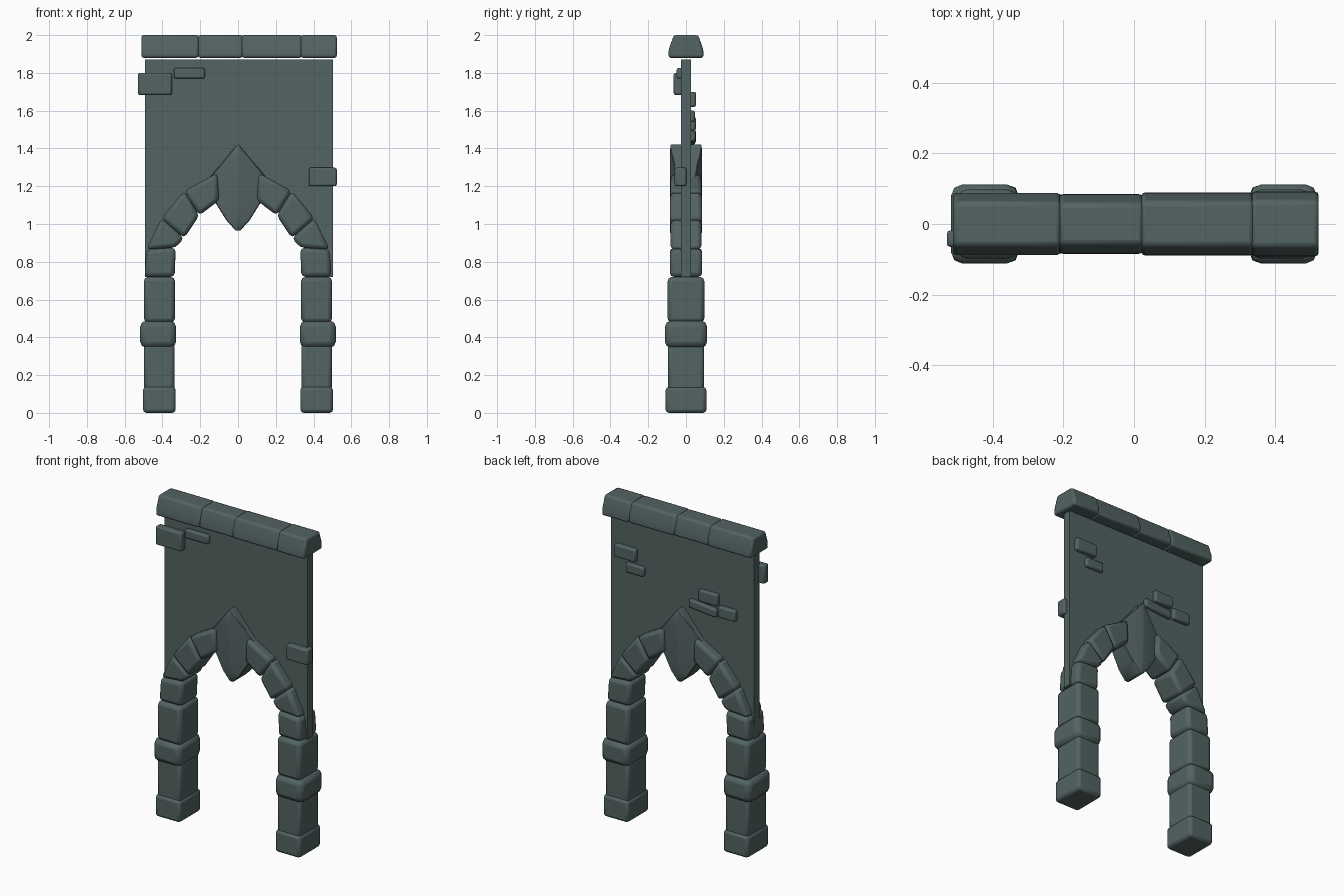
import bpy, bmesh, math

if "Cube" in bpy.data.objects:
    bpy.data.objects.remove(bpy.data.objects["Cube"])

stone_mat = bpy.data.materials.new("dark slate stone")
stone_mat.diffuse_color = (0.085, 0.125, 0.122, 1)
stone_mat.use_nodes = True
stone_mat.node_tree.nodes["Principled BSDF"].inputs["Base Color"].default_value = stone_mat.diffuse_color


def finish(name, bm, bevel=0.0, segments=2):
    bmesh.ops.recalc_face_normals(bm, faces=bm.faces)
    me = bpy.data.meshes.new(name)
    bm.to_mesh(me)
    bm.free()
    me.materials.append(stone_mat)
    ob = bpy.data.objects.new(name, me)
    bpy.context.collection.objects.link(ob)
    if bevel:
        m = ob.modifiers.new("worn_edges", 'BEVEL')
        m.width, m.segments = bevel, segments
        m.limit_method = 'ANGLE'
        m.angle_limit = math.radians(25)
        bpy.ops.object.select_all(action='DESELECT')
        ob.select_set(True)
        bpy.context.view_layer.objects.active = ob
        bpy.ops.object.shade_smooth_by_angle(angle=math.radians(50))
    return ob


def slab(name, outline, y0, y1, bevel=0.0):
    """Extrude an x-z outline from y0 to y1."""
    bm = bmesh.new()
    face = bm.faces.new([bm.verts.new((x, y0, z)) for x, z in outline])
    new = bmesh.ops.extrude_face_region(bm, geom=[face])["geom"]
    bmesh.ops.translate(bm, vec=(0, y1 - y0, 0),
                        verts=[v for v in new if isinstance(v, bmesh.types.BMVert)])
    return finish(name, bm, bevel)


def rect(x0, x1, z0, z1, tilt=0.0):
    return [(x0, z0), (x1, z0 + tilt), (x1, z1 + tilt), (x0, z1)]


# Joints of the arch: outer and inner point (right half)
joints = [((.495, .72), (.335, .72)), ((.485, .865), (.33, .875)),
          ((.405, 1.03), (.285, .925)), ((.285, 1.175), (.205, 1.045)),
          ((.11, 1.27), (.10, 1.125))]

# Thin wall panel, cut along the middle of the arch ring
mid = [((a[0] + b[0]) / 2, (a[1] + b[1]) / 2) for a, b in joints]
outline = [(-.492, 1.87), (-.492, .72)] + [(-x, z) for x, z in mid] + [(0, 1.22)]
outline += mid[::-1] + [(.502, .72), (.502, 1.87)]
slab("wall_panel", outline, -.026, .026)

for side, s in (("left", -1), ("right", 1)):
    # Pillar blocks: inner x, outer x, bottom, top, half depth, bevel
    pillar = [("base", .33, .503, 0, .138, .108, .018),
              ("shaft", .336, .497, .12, .365, .096, .018),
              ("band", .328, .518, .345, .488, .112, .032),
              ("upper_block", .334, .498, .478, .72, .097, .022)]
    for n, xi, xo, z0, z1, d, bev in pillar:
        slab(f"{side}_pillar_{n}", [(s * x, z) for x, z in rect(xi, xo, z0, z1)],
             -d, d, bev)
    # Arch stones between neighbouring joints
    for i in range(4):
        (o0, i0), (o1, i1) = joints[i], joints[i + 1]
        d = .086 - .003 * (i % 2)
        slab(f"{side}_arch_stone_{i + 1}",
             [(s * x, z) for x, z in (i0, o0, o1, i1)], -d, d, .022)

# Diamond keystone with a raised central ridge on both faces
rows = [(.965, .012, .07), (1.02, .062, .08), (1.11, .118, .084), (1.24, .155, .086),
        (1.33, .08, .086), (1.42, .006, .084)]
bm = bmesh.new()
rings = []
for z, w, d in rows:
    e = d - .038 * w / .155
    rings.append([bm.verts.new((x, y, z)) for x, y in
                  ((-w, -e), (0, -d), (w, -e), (w, e), (0, d), (-w, e))])
for a, b in zip(rings, rings[1:]):
    for k in range(6):
        bm.faces.new((a[k], a[(k + 1) % 6], b[(k + 1) % 6], b[k]))
bm.faces.new(rings[0])
bm.faces.new(rings[-1])
finish("keystone", bm, .006, 1)

# Coping stones along the top, with sloping shoulders
cuts = [(-.512, -.208, .089), (-.212, .026, .085), (.02, .338, .09), (.332, .523, .093)]
for i, (x0, x1, d) in enumerate(cuts):
    prof = [(-d, 1.88), (d, 1.88), (d - .002, 1.925), (d - .028, 2.0), (-d + .028, 2.0),
            (-d + .002, 1.925)]
    bm = bmesh.new()
    a, b = ([bm.verts.new((x, y, z)) for y, z in prof] for x in (x0, x1))
    bm.faces.new(a)
    bm.faces.new(b)
    for k in range(6):
        bm.faces.new((a[k], a[(k + 1) % 6], b[(k + 1) % 6], b[k]))
    finish(f"coping_stone_{i + 1}", bm, .012)

# Loose bricks showing on the front and back of the panel
bricks = [("front", -.53, -.35, 1.683, 1.80, -.065, -.018, 0),
          ("front", -.34, -.175, 1.77, 1.825, -.05, -.01, 0),
          ("front", .375, .523, 1.20, 1.298, -.06, .002, 0),
          ("back", .318, .466, 1.62, 1.70, .01, .053, 0),
          ("back", .265, .39, 1.54, 1.60, .01, .048, 0),
          ("back", -.25, -.12, 1.495, 1.568, .01, .052, 0),
          ("back", -.24, -.05, 1.42, 1.472, .01, .05, .018),
          ("back", -.375, -.255, 1.43, 1.50, .01, .053, 0)]
for i, (f, x0, x1, z0, z1, y0, y1, t) in enumerate(bricks):
    slab(f"{f}_brick_{i + 1}", rect(x0, x1, z0, z1, t), y0, y1, .01)
